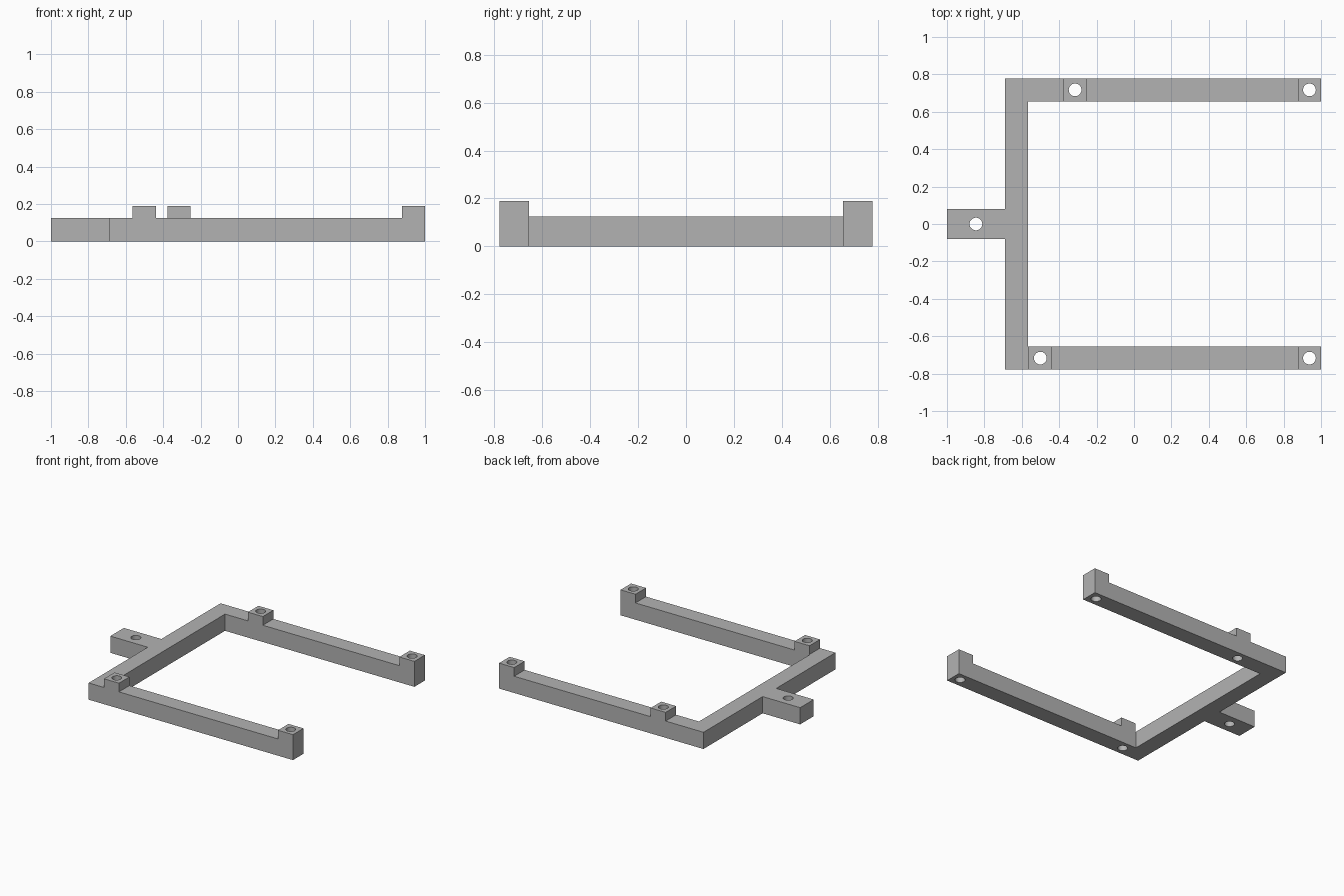
import bpy, bmesh
from mathutils import Matrix, Vector

if "Cube" in bpy.data.objects:
    bpy.data.objects.remove(bpy.data.objects["Cube"])

W = 0.124            # bar width
H = 0.125            # bar height
TOP = 0.19           # boss height
YO = 0.779           # outer half depth
XB = -0.69           # outer side of the cross bar
TAB = 0.08           # half width of the tab
YC = YO - W / 2      # arm centre line
BOSSES = [(-0.501, -YC), (-0.315, YC), (1 - W / 2, -YC), (1 - W / 2, YC)]
HOLES = BOSSES + [(-0.845, 0)]

grey = bpy.data.materials.new("plain grey")
grey.use_nodes = True
colour = (0.45, 0.45, 0.45, 1)
grey.diffuse_color = colour
grey.node_tree.nodes["Principled BSDF"].inputs["Base Color"].default_value = colour


def make_object(name, bm):
    bmesh.ops.recalc_face_normals(bm, faces=bm.faces)
    mesh = bpy.data.meshes.new(name)
    bm.to_mesh(mesh)
    bm.free()
    mesh.materials.append(grey)
    obj = bpy.data.objects.new(name, mesh)
    bpy.context.collection.objects.link(obj)
    return obj


def combine(target, tool, operation):
    """Apply a boolean and remove the tool."""
    mod = target.modifiers.new(operation.lower(), 'BOOLEAN')
    mod.operation, mod.solver, mod.object = operation, 'EXACT', tool
    bpy.context.view_layer.update()
    graph = bpy.context.evaluated_depsgraph_get()
    mesh = bpy.data.meshes.new_from_object(target.evaluated_get(graph))
    target.modifiers.clear()
    target.data = mesh
    bpy.data.objects.remove(tool)


# U-shaped frame with a mounting tab, extruded from its outline
half = [(1, YO - W), (1, YO), (XB, YO), (XB, TAB), (-1, TAB)]
inner = (XB + W, YO - W)
outline = [inner] + half + [(x, -y) for x, y in reversed(half)] + [(inner[0], -inner[1])]
bm = bmesh.new()
base = bm.faces.new([bm.verts.new((x, y, 0)) for x, y in outline])
raised = bmesh.ops.extrude_face_region(bm, geom=[base], use_keep_orig=True)
bmesh.ops.translate(bm, vec=Vector((0, 0, H)),
                    verts=[v for v in raised["geom"] if isinstance(v, bmesh.types.BMVert)])
frame = make_object("mounting_frame", bm)

# Raised screw bosses on the arms
bm = bmesh.new()
for x, y in BOSSES:
    bmesh.ops.create_cube(bm, size=1, matrix=Matrix.Translation((x, y, TOP / 2))
                          @ Matrix.Diagonal((W, W, TOP, 1)))
combine(frame, make_object("boss_blocks", bm), 'UNION')

# Vertical screw holes
bm = bmesh.new()
for x, y in HOLES:
    bmesh.ops.create_cone(bm, cap_ends=True, segments=32, radius1=0.034, radius2=0.034,
                          depth=1, matrix=Matrix.Translation((x, y, 0)))
combine(frame, make_object("hole_cutters", bm), 'DIFFERENCE')

# Smooth hole walls, sharp edges elsewhere
bpy.ops.object.select_all(action='DESELECT')
frame.select_set(True)
bpy.context.view_layer.objects.active = frame
bpy.ops.object.shade_smooth_by_angle()
